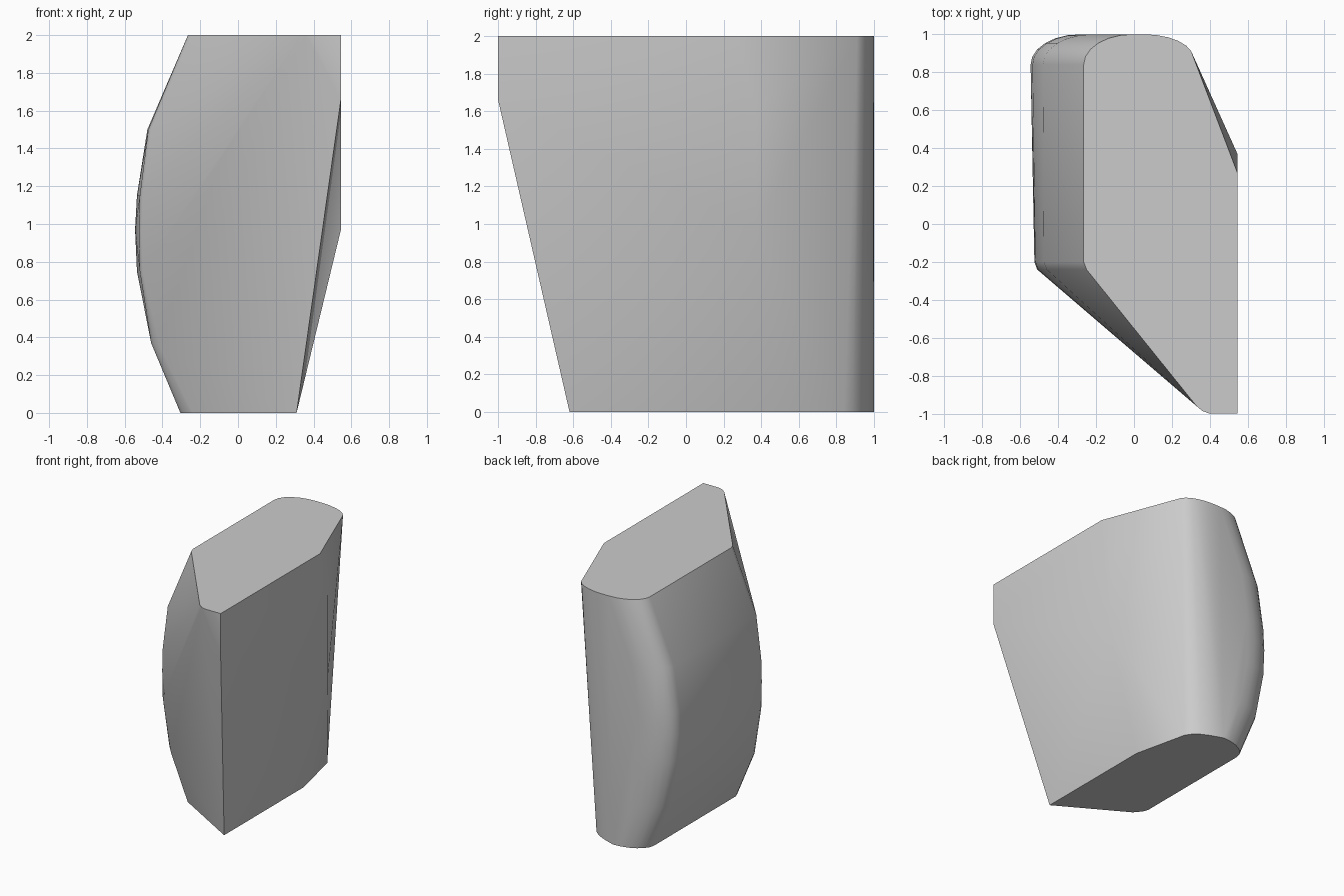
import bpy
import bmesh
from math import sin, cos, pi

default_cube = bpy.data.objects.get("Cube")
if default_cube:
    bpy.data.objects.remove(default_cube, do_unlink=True)


def flat_material(name, colour):
    material = bpy.data.materials.new(name)
    material.use_nodes = True
    material.diffuse_color = colour
    shader = next(n for n in material.node_tree.nodes if n.type == "BSDF_PRINCIPLED")
    shader.inputs["Base Color"].default_value = colour
    return material


def quarter_arc(start, end, z, steps=6):
    """Elliptical quarter turn that leaves start along y and reaches end along x."""
    (sx, sy), (ex, ey) = start, end
    angles = [i / steps * pi / 2 for i in range(steps + 1)]
    return [(ex + (sx - ex) * cos(a), sy + (ey - sy) * sin(a), z) for a in angles]


points = []

# Bulging right flank: height, front x, back x
flank = [(0, -0.305, -0.305), (0.37, -0.46, -0.46), (0.75, -0.52, -0.535),
         (0.97, -0.525, -0.545), (1.15, -0.52, -0.535),
         (1.5, -0.475, -0.48), (2, -0.265, -0.265)]
for z, front_x, back_x in flank:
    points += [(front_x, -0.2, z), (front_x + 0.015, -0.24, z)]
    points += quarter_arc((back_x, 0.84), (back_x + 0.26, 1), z)

# Softened lower front corner
points += [(-0.24, -0.3, 0), (-0.41, -0.27, 0.34)]

# Rounded rear left edge at the bottom and at the top
points += quarter_arc((0.22, 0.79), (-0.1, 0.99), 0)
points += quarter_arc((0.31, 0.88), (0.05, 1), 2)

# Flat left face, leaning inward towards its base
left = 0.545
points += [(0.31, -0.62, 0), (0.31, 0.4, 0)]
points += [(left, -1, 1.66), (left, -1, 2), (left, 0.27, 2)]
points += [(left, 0.37, 0.97), (left, 0.37, 1.62)]

# Narrow front nose at the top
points += [(0.4, -1, 2), (0.36, -0.985, 2), (0.33, -0.96, 2)]

# Wrap the outline points into one solid block
bm = bmesh.new()
for point in points:
    bm.verts.new(point)
bmesh.ops.remove_doubles(bm, verts=bm.verts[:], dist=0.002)
hull = bmesh.ops.convex_hull(bm, input=bm.verts[:])
spare = {v for v in hull["geom_interior"] + hull["geom_unused"]
         if isinstance(v, bmesh.types.BMVert)}
bmesh.ops.delete(bm, geom=list(spare), context="VERTS")
bmesh.ops.dissolve_limit(bm, angle_limit=0.01, verts=bm.verts[:], edges=bm.edges[:])
bmesh.ops.recalc_face_normals(bm, faces=bm.faces[:])

mesh = bpy.data.meshes.new("stone_block")
bm.to_mesh(mesh)
bm.free()
mesh.materials.append(flat_material("light grey", (0.6, 0.6, 0.6, 1)))
block = bpy.data.objects.new("stone_block", mesh)
bpy.context.collection.objects.link(block)

# Smooth the soft bends and keep the hard rims
bpy.ops.object.select_all(action="DESELECT")
block.select_set(True)
bpy.context.view_layer.objects.active = block
bpy.ops.object.shade_smooth_by_angle(angle=pi / 6)
